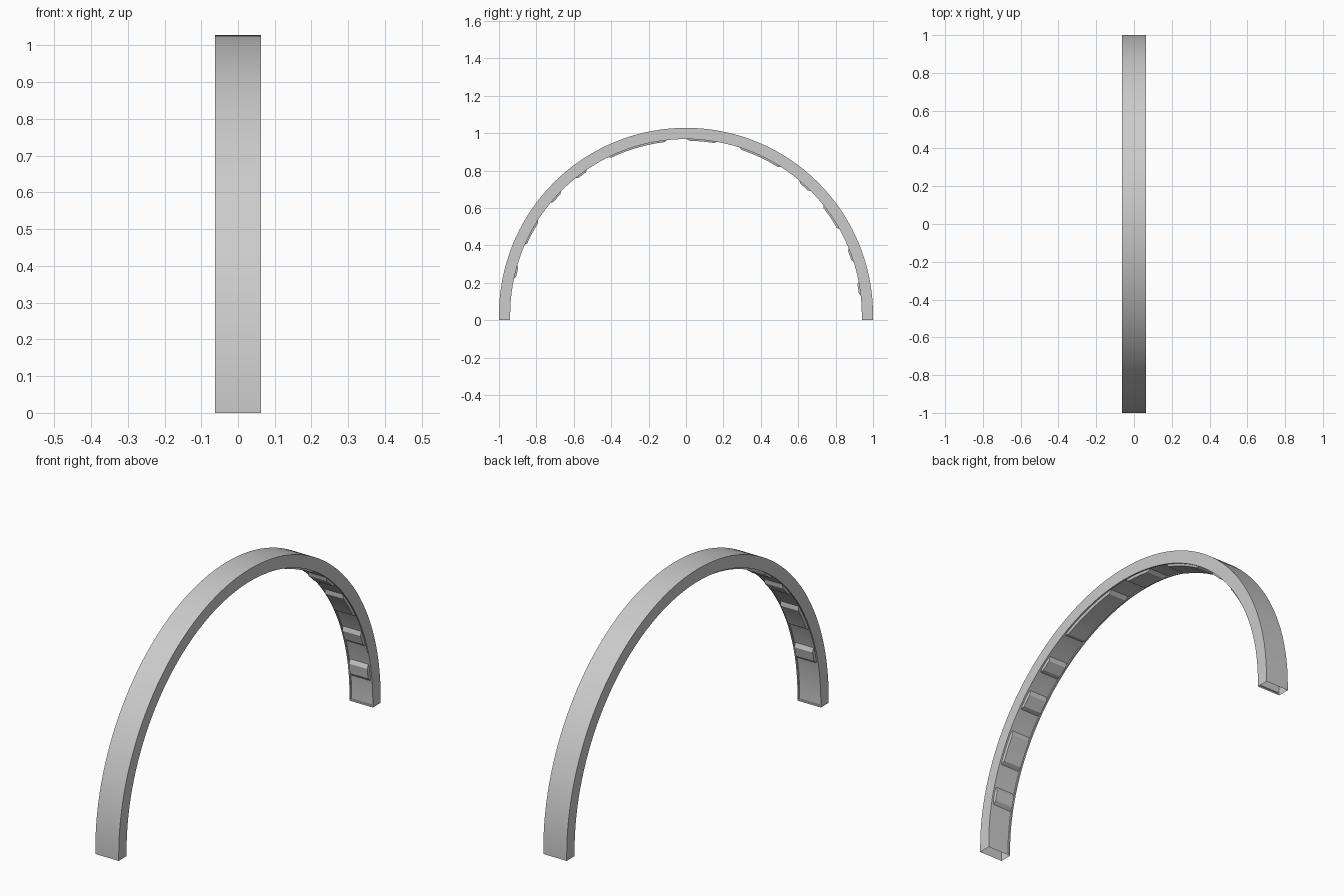
import bpy, bmesh, math

if "Cube" in bpy.data.objects:
    bpy.data.objects.remove(bpy.data.objects["Cube"])

W = 0.0625      # half width
R, RI = 1.0, 0.94
LEG = 0.028     # straight foot height below the semicircle
N = 72


def pos(x, r, deg, drop=0.0):
    a = math.radians(deg)
    return (x, r * math.cos(a), LEG + r * math.sin(a) - drop)


def loft(name, rings, caps):
    bm = bmesh.new()
    loops = [[bm.verts.new(p) for p in ring] for ring in rings]
    n = len(loops[0])
    for a, b in zip(loops, loops[1:]):
        for i in range(n):
            j = (i + 1) % n
            bm.faces.new((a[i], b[i], b[j], a[j]))
    if caps:
        bm.faces.new(loops[0])
        bm.faces.new(loops[-1][::-1])
    me = bpy.data.meshes.new(name)
    bm.to_mesh(me)
    bm.free()
    ob = bpy.data.objects.new(name, me)
    bpy.context.collection.objects.link(ob)
    # normals point away from the section centre
    bpy.context.view_layer.objects.active = ob
    ob.select_set(True)
    bpy.ops.object.shade_smooth_by_angle(angle=math.radians(20))
    ob.select_set(False)
    return ob


def section(deg, depth, drop=0.0):
    # hollow band with a shallow inset along its inner face
    prof = [(-W, R), (W, R), (W, RI), (W - 0.007, RI), (W - 0.009, RI + depth),
            (0.009 - W, RI + depth), (0.007 - W, RI), (-W, RI)]
    return [pos(x, r, deg, drop) for x, r in prof]


# Arch band, open at the feet, with an uninset lip at each foot
D = 0.004
rings = [section(0, 0, LEG), section(0, 0, LEG - 0.007), section(0, D, LEG - 0.009)]
rings += [section(180 * i / N, D) for i in range(N + 1)]
rings += [section(180, D, LEG - 0.009), section(180, 0, LEG - 0.007), section(180, 0, LEG)]
loft("arch_band", rings, False)

# Raised pads with sloped ends on the inner face: start and end angles
pads = [(6, 11.2), (17.3, 22.6), (28.8, 39), (44.5, 50.2), (57, 72.5), (79.5, 90),
        (96, 116.5), (124, 129.2), (135, 140.7), (147, 156.8), (163.3, 168.4)]


def pad_section(deg, rise):
    b, t = W - 0.010, W - 0.014
    return [pos(x, r, deg) for x, r in
            ((-b, RI + 0.008), (b, RI + 0.008), (t, RI + D - rise), (-t, RI + D - rise))]


for k, (a0, a1) in enumerate(pads):
    s0, s1 = a0 + 1.1, a1 - 1.1
    n = max(2, round((s1 - s0) / 2.5))
    rs = [pad_section(a0, 0)]
    rs += [pad_section(s0 + (s1 - s0) * i / n, 0.013) for i in range(n + 1)]
    rs += [pad_section(a1, 0)]
    loft(f"inner_pad_{k + 1}", rs, True)
